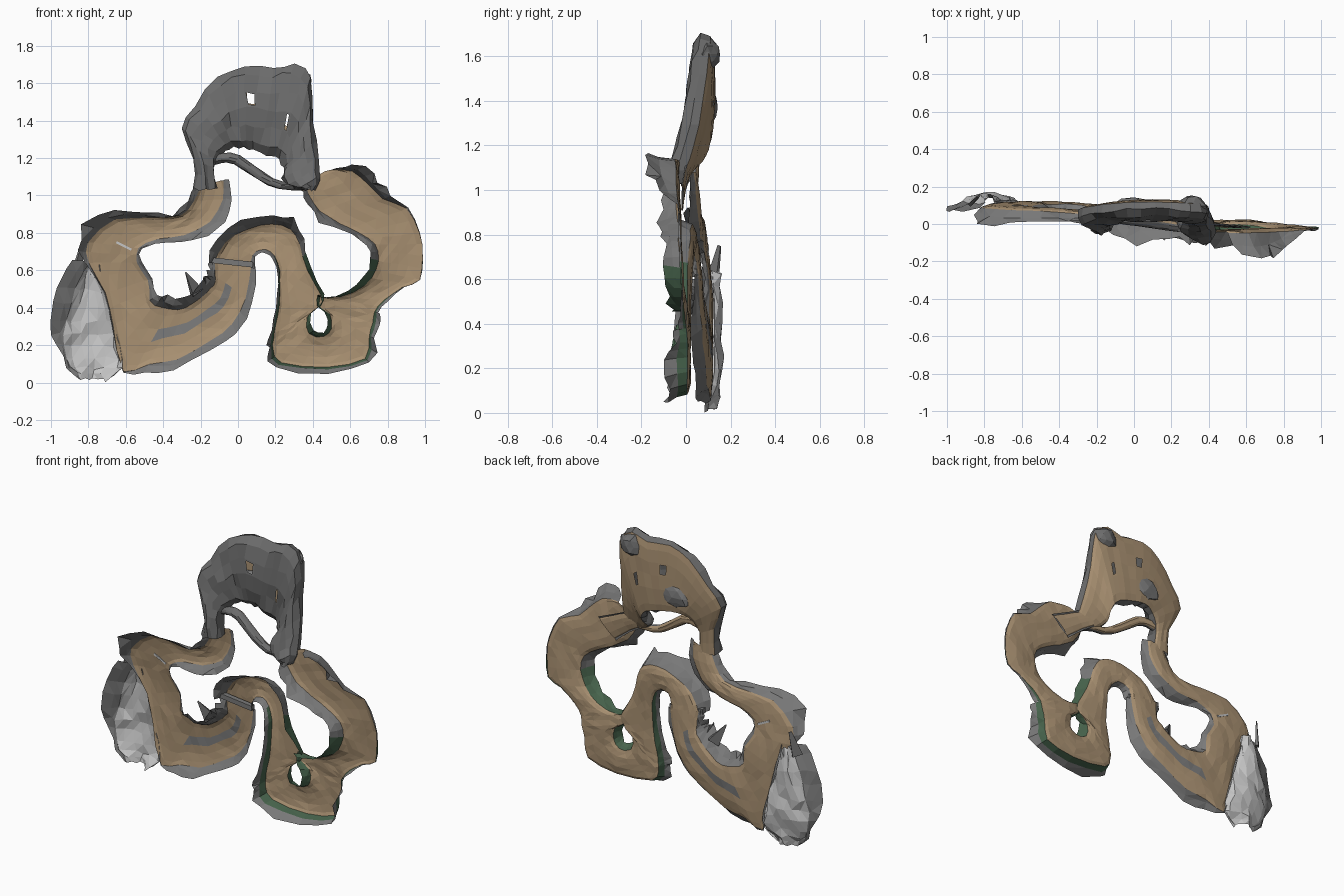
import bpy, bmesh, random
from mathutils import Vector, Matrix

if "Cube" in bpy.data.objects:
    bpy.data.objects.remove(bpy.data.objects["Cube"])

random.seed(4)

def mat(name, r, g, b):
    m = bpy.data.materials.new(name)
    m.diffuse_color = (r, g, b, 1)
    m.use_nodes = True
    m.node_tree.nodes["Principled BSDF"].inputs["Base Color"].default_value = m.diffuse_color
    return m

MATS = [mat("dirt_tan", .40, .285, .17), mat("rock_grey", .19, .19, .19),
        mat("moss_green", .065, .13, .075), mat("pale_stone", .56, .56, .56),
        mat("dark_rock", .15, .15, .15)]
TAN, ROCK, MOSS, PALE, DARK = range(5)
FRACS = [0, .1, .28, .47, .67, .9, 1]
LIFT = [.014, .006, 0, 0, 0, .006, .014]

def jit(a):
    return random.uniform(-a, a)

def smooth(st, n):
    """Catmull-Rom resampling of a list of stations."""
    out = []
    for i in range(len(st) - 1):
        p = [st[max(0, min(len(st) - 1, i + k))] for k in (-1, 0, 1, 2)]
        for s in range(n):
            t = s / n
            out.append([.5 * (2*b + (c-a)*t + (2*a-5*b+4*c-d)*t*t + (3*b-a-3*c+d)*t**3)
                        for a, b, c, d in zip(*p)])
    return out + [list(st[-1])]

def finish(name, bm):
    me = bpy.data.meshes.new(name)
    bm.to_mesh(me)
    bm.free()
    for m in MATS:
        me.materials.append(m)
    ob = bpy.data.objects.new(name, me)
    bpy.context.collection.objects.link(ob)
    return ob

def loft(name, rows, rule, closed=False):
    """Skin rows of points; rule(column, row, centre) picks the material."""
    bm = bmesh.new()
    vs = [[bm.verts.new(p) for p in r] for r in rows]
    n = len(rows[0])
    for j in range(len(rows) - 1):
        for k in range(n if closed else n - 1):
            q = (k + 1) % n
            f = bm.faces.new((vs[j][k], vs[j][q], vs[j+1][q], vs[j+1][k]))
            f.material_index = rule(k, j, f.calc_center_median())
    if closed:
        bmesh.ops.recalc_face_normals(bm, faces=bm.faces)
    else:
        bmesh.ops.triangulate(bm, faces=bm.faces)
        bm.normal_update()
        if sum(f.normal.y * f.calc_area() for f in bm.faces) > 0:
            bmesh.ops.reverse_faces(bm, faces=bm.faces)
    return finish(name, bm)

def trail(name, stations, rule, n=2, steep=1.6, bumps=.003, sag=0):
    """Floor strip with flared walls. Station: lx, lz, rx, rz, y, left wall, right wall."""
    rows = []
    for lx, lz, rx, rz, y, wl, wr in smooth(stations, n):
        L, R = Vector((lx, y, lz)), Vector((rx, y, rz))
        d = (R - L).normalized()

        def wall(p, out, w):
            w = max(w, .003)
            k = w * random.uniform(.75, 1.25)
            top = p + out * k + Vector((jit(.2*w), -w * steep * random.uniform(.8, 1.2), jit(.2*w)))
            mid = p + out * .4 * k + Vector((jit(.1*w), -.6 * w * steep, jit(.1*w)))
            return top, mid
        top, mid = wall(L, -d, wl)
        row = [top, mid]
        for f, h in zip(FRACS, LIFT):
            s = sag * 4 * f * (1 - f)
            row.append(L.lerp(R, f) + Vector((jit(bumps), -h + s + jit(bumps), jit(bumps))))
        top, mid = wall(R, d, wr)
        rows.append(row + [mid, top])
    return loft(name, rows, rule)

def tunnel(name, stations, depth, n=2, bump=.01):
    """Closed passage: dirt floor at the back, rock roof in front."""
    roof = [(1.03, .5), (.93, .85), (.72, 1), (.5, 1.08), (.28, 1), (.07, .85), (-.03, .5)]
    rows = []
    for lx, lz, rx, rz, y in smooth(stations, n):
        L, R = Vector((lx, y, lz)), Vector((rx, y, rz))
        row = [L.lerp(R, f) + Vector((0, -h + jit(.002), 0)) for f, h in zip(FRACS, LIFT)]
        row += [L.lerp(R, f) + Vector((jit(bump), -h * depth + jit(bump), jit(bump))) for f, h in roof]
        rows.append(row)
    return loft(name, rows, lambda k, j, c: TAN if k < 6 else DARK, True)

def rock(name, loc, size, m, noise=.12):
    bm = bmesh.new()
    bmesh.ops.create_icosphere(bm, subdivisions=2, radius=1)
    for v in bm.verts:
        v.co *= 1 + jit(noise)
        v.co = Vector(loc) + Vector(a * b for a, b in zip(v.co, size))
    for f in bm.faces:
        f.material_index = m
    return finish(name, bm)

def cave_rule(k, j, c):
    if 2 <= k <= 7:
        return ROCK if k == 5 and 19 <= j <= 27 else TAN   # worn grey arc
    return ROCK

def moss_rule(k, j, c):
    if 2 <= k <= 7:
        return TAN
    if k <= 1 and c.x > .36 and c.z < .66:                 # valley and sink hole
        return MOSS
    return MOSS if k in (1, 8) and c.x > .18 and c.z < .66 else ROCK

# Left loop
trail("left_loop", [
    (-.20, 1.06, -.08, 1.08, .05, .03, .03), (-.235, .97, -.08, .98, .06, .035, .04),
    (-.31, .89, -.15, .86, .07, .055, .06), (-.48, .88, -.29, .785, .08, .065, .06),
    (-.66, .87, -.43, .765, .09, .08, .055), (-.80, .75, -.53, .72, .10, .06, .025),
    (-.80, .64, -.54, .64, .11, .02, .025), (-.71, .48, -.48, .55, .12, 0, .03),
    (-.67, .30, -.47, .44, .12, 0, .05), (-.61, .06, -.41, .40, .12, .01, .08),
    (-.48, .10, -.32, .39, .12, .04, .09), (-.33, .125, -.24, .42, .11, .06, .10),
    (-.15, .22, -.17, .48, .10, .045, .09), (-.03, .31, -.13, .52, .09, .045, .07),
    (.04, .45, -.12, .57, .08, .045, .04), (.07, .625, -.13, .66, .07, .03, .02)],
    cave_rule, steep=1.2)

# Pale stone basin at far left
trail("pale_basin", [
    (-.80, .64, -.75, .63, .12, .08, 0), (-.87, .50, -.71, .48, .13, .085, 0),
    (-.92, .33, -.67, .32, .13, .075, 0), (-.92, .20, -.63, .19, .13, .045, 0),
    (-.89, .08, -.62, .08, .11, .025, 0), (-.84, .02, -.71, .01, .10, .01, 0)],
    lambda k, j, c: PALE if k > 1 else ROCK, bumps=.012, steep=.7, sag=.035)

# Middle hump and mossy lower bend around its sink hole
trail("middle_bend", [
    (-.13, .64, .07, .61, .07, .03, .02), (-.07, .75, .075, .68, .06, .05, .02),
    (.05, .82, .12, .71, .05, .055, .02), (.18, .845, .17, .70, .045, .05, .02),
    (.28, .82, .215, .64, .035, .05, .025), (.33, .74, .225, .55, .03, .035, .03),
    (.37, .60, .22, .42, .02, .035, .03), (.445, .465, .20, .30, .02, .02, .035),
    (.43, .405, .19, .23, .02, .015, .035),
    (.37, .35, .19, .18, .02, .028, .04), (.38, .26, .23, .105, .02, .028, .04),
    (.46, .245, .48, .085, .02, .025, .04), (.50, .29, .68, .125, .02, .025, .035),
    (.49, .365, .70, .25, .02, .025, .04), (.435, .405, .72, .32, .02, .015, .03),
    (.445, .465, .73, .38, .015, .015, .03)],
    moss_rule, steep=2.6)

# Right side climb
trail("right_climb", [
    (.445, .455, .73, .38, .015, .03, .02), (.55, .46, .78, .44, .01, .035, .02),
    (.68, .52, .88, .51, 0, .04, .01), (.74, .60, .97, .55, -.01, .035, .003),
    (.75, .70, .985, .68, -.015, .035, .003), (.70, .77, .97, .80, -.02, .035, .003),
    (.60, .825, .90, .93, -.02, .045, .01), (.49, .88, .77, .98, -.025, .045, .04),
    (.40, .96, .70, 1.06, -.03, .035, .06), (.37, 1.04, .61, 1.13, -.035, .02, .065),
    (.39, 1.10, .50, 1.14, -.03, .02, .06)], moss_rule, steep=2.2)

# Roofed upper cave
cave = tunnel("upper_cave", [
    (-.23, 1.03, -.12, 1.04, .055), (-.23, 1.20, -.13, 1.15, .065),
    (-.30, 1.36, -.10, 1.22, .09), (-.22, 1.48, -.05, 1.255, .11),
    (-.10, 1.62, 0, 1.265, .125), (.03, 1.68, .05, 1.26, .13),
    (.19, 1.66, .12, 1.245, .13), (.30, 1.69, .20, 1.22, .125),
    (.39, 1.61, .24, 1.18, .115), (.40, 1.40, .25, 1.13, .09),
    (.42, 1.20, .24, 1.09, .05), (.43, 1.09, .30, 1.04, .01),
    (.41, 1.03, .36, 1.03, 0)], .105)

# Small openings through roof and floor
bm = bmesh.new()
bm.from_mesh(cave.data)
for x, z in ((.08, 1.52), (.24, 1.40)):
    for side in (-1, 1):
        bm.normal_update()
        near = [f for f in bm.faces if f.normal.y * side > .3]
        f = min(near, key=lambda f: (f.calc_center_median() - Vector((x, 0, z))).xz.length)
        bmesh.ops.inset_individual(bm, faces=[f], thickness=.016)
        bmesh.ops.delete(bm, geom=[f], context='FACES_ONLY')
bm.to_mesh(cave.data)
bm.free()

# Narrow passage under the cave and the link to the right climb
tunnel("narrow_passage", [
    (-.15, 1.22, -.15, 1.16, .06), (-.08, 1.225, -.09, 1.175, .055),
    (.01, 1.215, -.02, 1.17, .045), (.14, 1.12, .11, 1.085, .025),
    (.24, 1.07, .22, 1.035, .01), (.38, 1.07, .38, 1.03, 0)], .05, bump=.003)
tunnel("cave_link", [
    (.36, 1.14, .32, 1.04, .02), (.47, 1.09, .39, 1.0, .005),
    (.62, 1.02, .50, .91, -.008)], .012, bump=.001)

# Boulders: pillar seen behind, lump on the roof corner, spike
rock("cave_pillar", (0, .105, 1.37), (.11, .035, .075), ROCK)
rock("corner_boulder", (.31, .095, 1.61), (.08, .06, .075), DARK)

# Stone beam across the trail, spikes and a pale marker line
def bar(name, a, b, wide, thick, m, taper=1):
    a, b = Vector(a), Vector(b)
    d = b - a
    bm = bmesh.new()
    bmesh.ops.create_cube(bm, size=1)
    for v in bm.verts:
        if v.co.x > 0:
            v.co.yz *= taper
    rot = d.to_track_quat('X', 'Z').to_matrix().to_4x4()
    bm.transform(Matrix.Translation((a + b) / 2) @ rot @ Matrix.Diagonal((d.length, thick, wide, 1)))
    for f in bm.faces:
        f.material_index = m
    return finish(name, bm)

bar("trail_beam", (-.15, .035, .655), (.08, .035, .63), .03, .03, ROCK)
bar("marker_line", (-.65, .098, .75), (-.57, .098, .71), .012, .009, PALE)
bar("pool_spike", (-.22, .04, .48), (-.28, .0, .59), .07, .03, DARK, .1)
bar("basin_spike", (-.86, .12, .60), (-.83, .15, .75), .06, .02, ROCK, .3)
